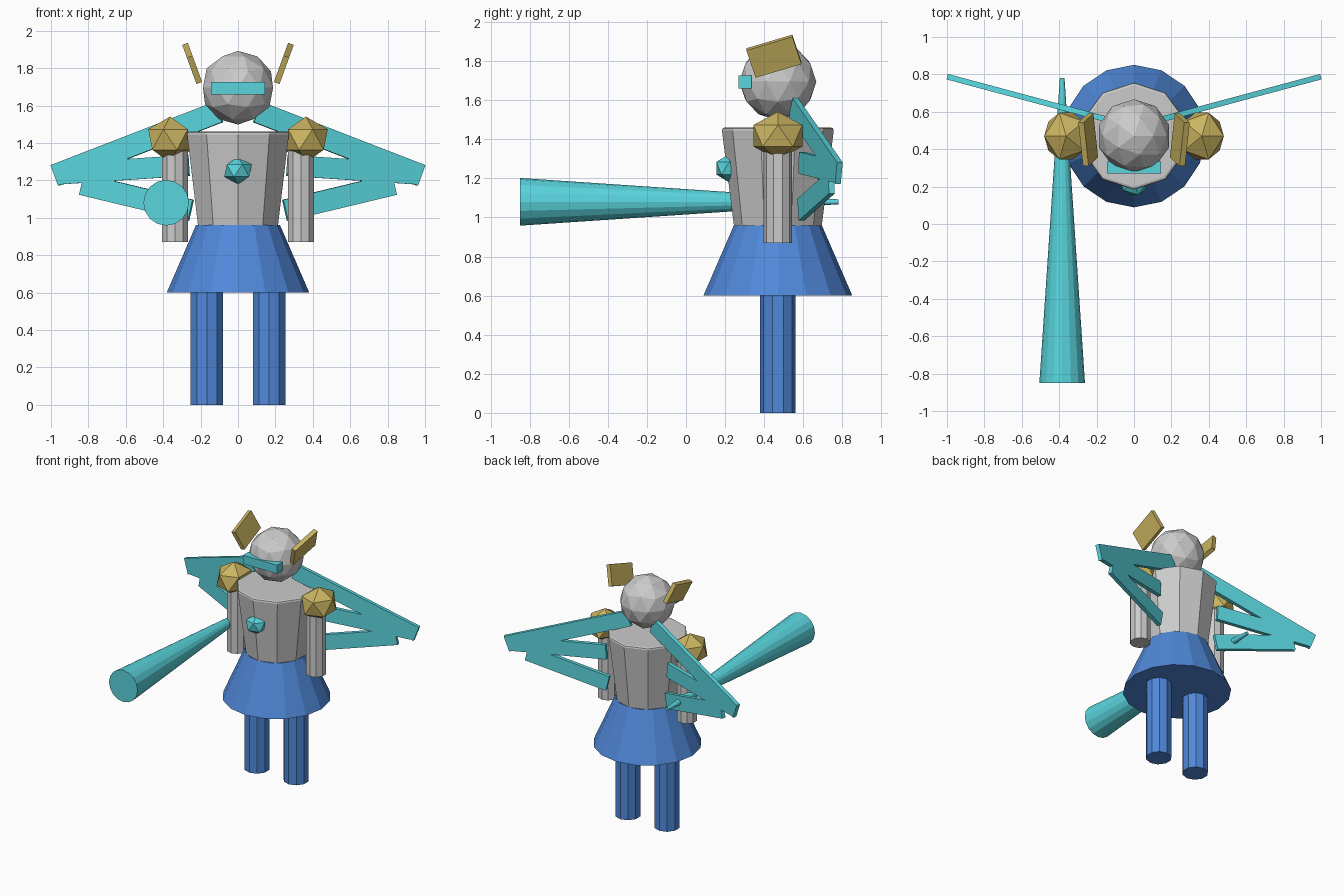
import bpy
from math import radians, cos, sin
from mathutils import Matrix, Vector

if "Cube" in bpy.data.objects:
    bpy.data.objects.remove(bpy.data.objects["Cube"])

CY = 0.47  # body axis in y


def colour(name, rgb):
    m = bpy.data.materials.new(name)
    m.diffuse_color = (*rgb, 1)
    m.use_nodes = True
    m.node_tree.nodes["Principled BSDF"].inputs["Base Color"].default_value = m.diffuse_color
    return m


BLUE = colour("blue", (0.08, 0.25, 0.70))
CYAN = colour("cyan", (0.10, 0.66, 0.72))
GOLD = colour("gold", (0.60, 0.46, 0.12))


def finish(name, mat):
    o = bpy.context.object
    o.name = o.data.name = name
    if mat:
        o.data.materials.append(mat)
    return o


def cone(name, x, z0, z1, r0, r1, sides, mat=None):
    bpy.ops.mesh.primitive_cone_add(vertices=sides, radius1=r0, radius2=r1, depth=z1 - z0,
                                    location=(x, CY, (z0 + z1) / 2))
    return finish(name, mat)


def ball(name, loc, radii, level, mat=None):
    bpy.ops.mesh.primitive_ico_sphere_add(subdivisions=level, radius=1, location=loc)
    o = finish(name, mat)
    o.scale = radii
    return o


def box(name, loc, size, mat, rot=None):
    bpy.ops.mesh.primitive_cube_add(size=1)
    o = finish(name, mat)
    m = Matrix.Translation(loc)
    if rot:
        m = m @ rot
    o.matrix_world = m @ Matrix.Diagonal((*size, 1))
    return o


# Torso with softened upper rim, and skirt
torso = cone("torso", 0, 0.96, 1.46, 0.225, 0.288, 10)
top = torso.data.attributes.new("bevel_weight_edge", 'FLOAT', 'EDGE')
for e in torso.data.edges:
    if all(torso.data.vertices[v].co.z > 0 for v in e.vertices):
        top.data[e.index].value = 1
bevel = torso.modifiers.new("rim", 'BEVEL')
bevel.limit_method = 'WEIGHT'
bevel.width = 0.015
bevel.segments = 2
cone("skirt", 0, 0.60, 0.96, 0.381, 0.225, 16, BLUE)

# Head, visor and chest gem
ball("head", (0, CY, 1.695), (0.197,) * 3, 2)
box("visor", (0, 0.302, 1.693), (0.29, 0.066, 0.066), CYAN)
ball("chest_gem", (0, 0.222, 1.252), (0.082, 0.078, 0.073), 1, CYAN)

# Blades: centre x, centre z, length, height, upward angle (in the front view)
BLADES = {"upper": (0.541, 1.396, 0.935, 0.117, -20.5),
          "middle": (0.609, 1.257, 0.69, 0.112, -3.7),
          "lower": (0.543, 1.109, 0.597, 0.115, 13)}
SWEEP = radians(15)

for s, side in ((-1, "right"), (1, "left")):
    # Legs, arms and shoulder pads
    cone(f"{side}_leg", s * 0.167, 0, 0.61, 0.091, 0.091, 10, BLUE)
    cone(f"{side}_arm", s * 0.337, 0.87, 1.42, 0.073, 0.073, 10)
    ball(f"{side}_shoulder", (s * 0.363, CY, 1.418), (s * 0.131, 0.147, 0.123), 1, GOLD)

    # Head fins lean outward and tilt up to the rear
    rot = Matrix.Rotation(s * radians(20), 4, 'Y') @ Matrix.Rotation(radians(17.5), 4, 'X')
    box(f"{side}_head_fin", (s * 0.245, 0.45, 1.825), (0.032, 0.246, 0.156), GOLD, rot)

    # Wing blades share one swept-back plane
    for name, (x, z, length, height, ang) in BLADES.items():
        rot = Matrix.Rotation(s * SWEEP, 4, 'Z') @ Matrix.Rotation(-s * radians(ang), 4, 'Y')
        box(f"{side}_{name}_wing_blade", (s * x, 0.52 + 0.268 * x, z),
            (length / cos(SWEEP), 0.03, height), CYAN, rot)

# Tapered cannon held forward beside the right arm
bpy.ops.mesh.primitive_cone_add(vertices=16, radius1=0.122, radius2=0.0125, depth=1.63,
                                location=(-0.384, -0.035, 1.08), rotation=(radians(-90), 0, 0))
finish("cannon", CYAN)
